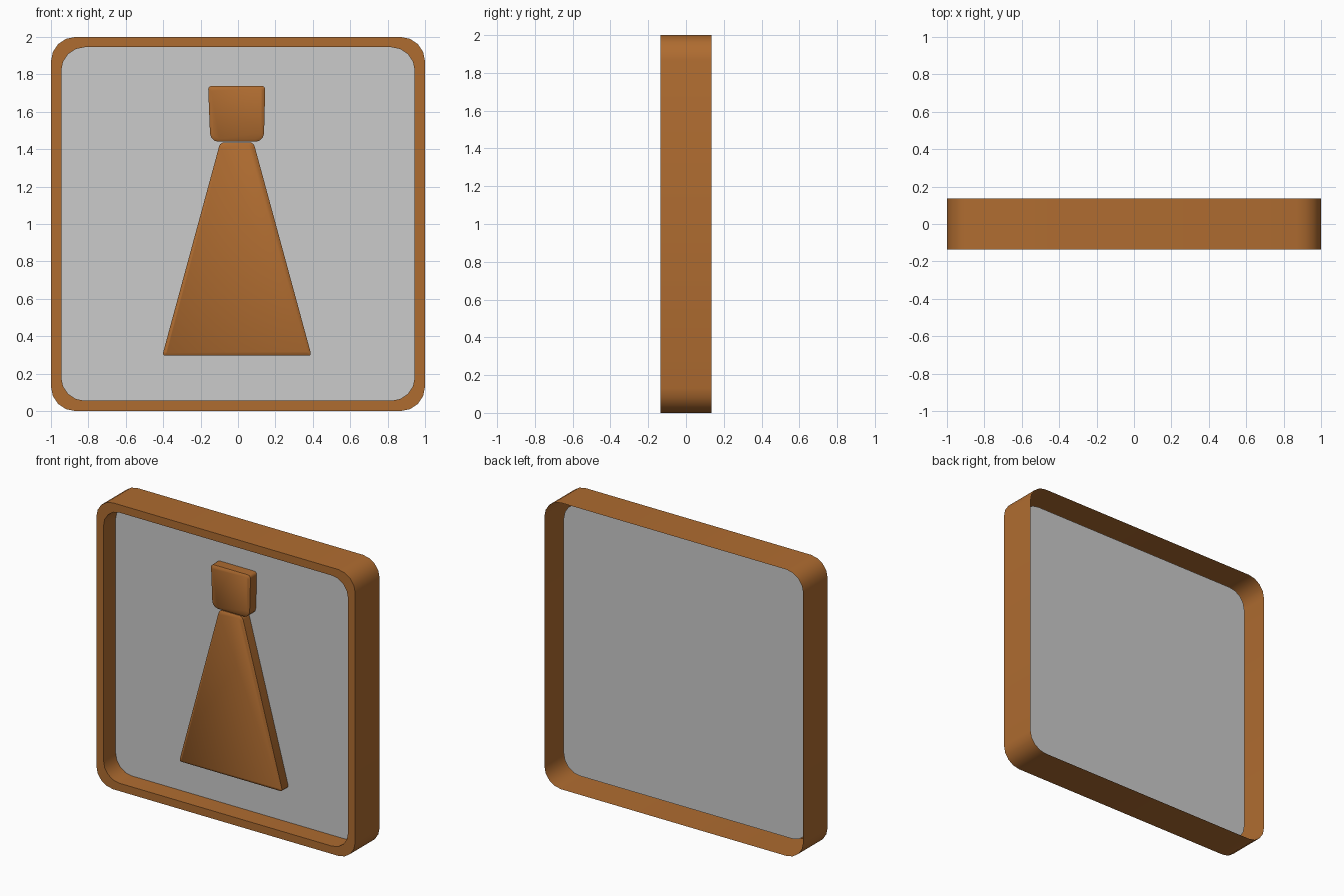
import bpy, bmesh, math

if "Cube" in bpy.data.objects:
    bpy.data.objects.remove(bpy.data.objects["Cube"])

brown = bpy.data.materials.new("brown")
brown.diffuse_color = (0.43, 0.15, 0.03, 1)
brown.use_nodes = True
brown.node_tree.nodes["Principled BSDF"].inputs["Base Color"].default_value = brown.diffuse_color


def rounded(corners, seg):
    """Outline through (x, z, radius) corners, each rounded with seg segments."""
    pts, n = [], len(corners)
    for i, (x, z, r) in enumerate(corners):
        (px, pz, _), (nx, nz, _) = corners[i - 1], corners[(i + 1) % n]
        a, b = math.hypot(px - x, pz - z), math.hypot(nx - x, nz - z)
        ax, az, bx, bz = (px - x) / a, (pz - z) / a, (nx - x) / b, (nz - z) / b
        half = math.acos(ax * bx + az * bz) / 2
        d = r / math.tan(half)                       # distance to the tangent points
        k = r / math.sin(half) / math.hypot(ax + bx, az + bz)
        cx, cz = x + (ax + bx) * k, z + (az + bz) * k
        a0 = math.atan2(z + az * d - cz, x + ax * d - cx)
        a1 = math.atan2(z + bz * d - cz, x + bx * d - cx)
        sweep = (a1 - a0 + math.pi) % (2 * math.pi) - math.pi
        for s in range(seg + 1):
            t = a0 + sweep * s / seg
            pts.append((cx + r * math.cos(t), cz + r * math.sin(t)))
    return pts


def inset(corners, w):
    """Move every edge of a counter-clockwise corner list inward by w."""
    out, n = [], len(corners)
    for i, (x, z, r) in enumerate(corners):
        (px, pz, _), (nx, nz, _) = corners[i - 1], corners[(i + 1) % n]
        a, b = math.hypot(x - px, z - pz), math.hypot(nx - x, nz - z)
        n1, n2 = (-(z - pz) / a, (x - px) / a), (-(nz - z) / b, (nx - x) / b)
        k = w / (1 + n1[0] * n2[0] + n1[1] * n2[1])
        out.append((x + (n1[0] + n2[0]) * k, z + (n1[1] + n2[1]) * k, max(r - w * 0.6, 0.004)))
    return out


def loft(name, rings, mat=None, cap=False):
    """Bridge a list of (outline, y) rings; optionally cap the last one."""
    bm = bmesh.new()
    loops = [[bm.verts.new((x, y, z)) for x, z in pts] for pts, y in rings]
    for lo, hi in zip(loops, loops[1:]):
        n = len(lo)
        for i in range(n):
            j = (i + 1) % n
            bm.faces.new((lo[i], lo[j], hi[j], hi[i]))
    if cap:
        bm.faces.new(loops[-1])
    me = bpy.data.meshes.new(name)
    bm.to_mesh(me)
    bm.free()
    ob = bpy.data.objects.new(name, me)
    bpy.context.collection.objects.link(ob)
    if mat:
        me.materials.append(mat)
    bpy.ops.object.select_all(action='DESELECT')
    ob.select_set(True)
    bpy.context.view_layer.objects.active = ob
    bpy.ops.object.shade_smooth_by_angle(angle=math.radians(35))
    return ob


def square(h, r):
    return rounded([(-h, 1 - h, r), (h, 1 - h, r), (h, 1 + h, r), (-h, 1 + h, r)], 4)


# frame: outer wall, front lip and inner wall, open at the back
outer, inner = square(1.0, 0.13), square(0.945, 0.125)
loft("frame", [(outer, 0.135), (outer, -0.135), (inner, -0.135), (inner, 0.0)], brown)

# grey panel across the middle of the frame
loft("panel", [(inner, 0.0)], cap=True)

# raised sign figure with chamfered front rims
head = [(-0.148, 1.44, 0.045), (0.138, 1.44, 0.045), (0.146, 1.739, 0.02), (-0.16, 1.739, 0.02)]
body = [(-0.405, 0.296, 0.012), (0.393, 0.296, 0.012), (0.083, 1.437, 0.03), (-0.095, 1.437, 0.03)]
for name, shape in (("figure_head", head), ("figure_body", body)):
    rim, face = rounded(shape, 3), rounded(inset(shape, 0.015), 3)
    loft(name, [(rim, -0.001), (rim, -0.07), (face, -0.08)], brown, cap=True)
